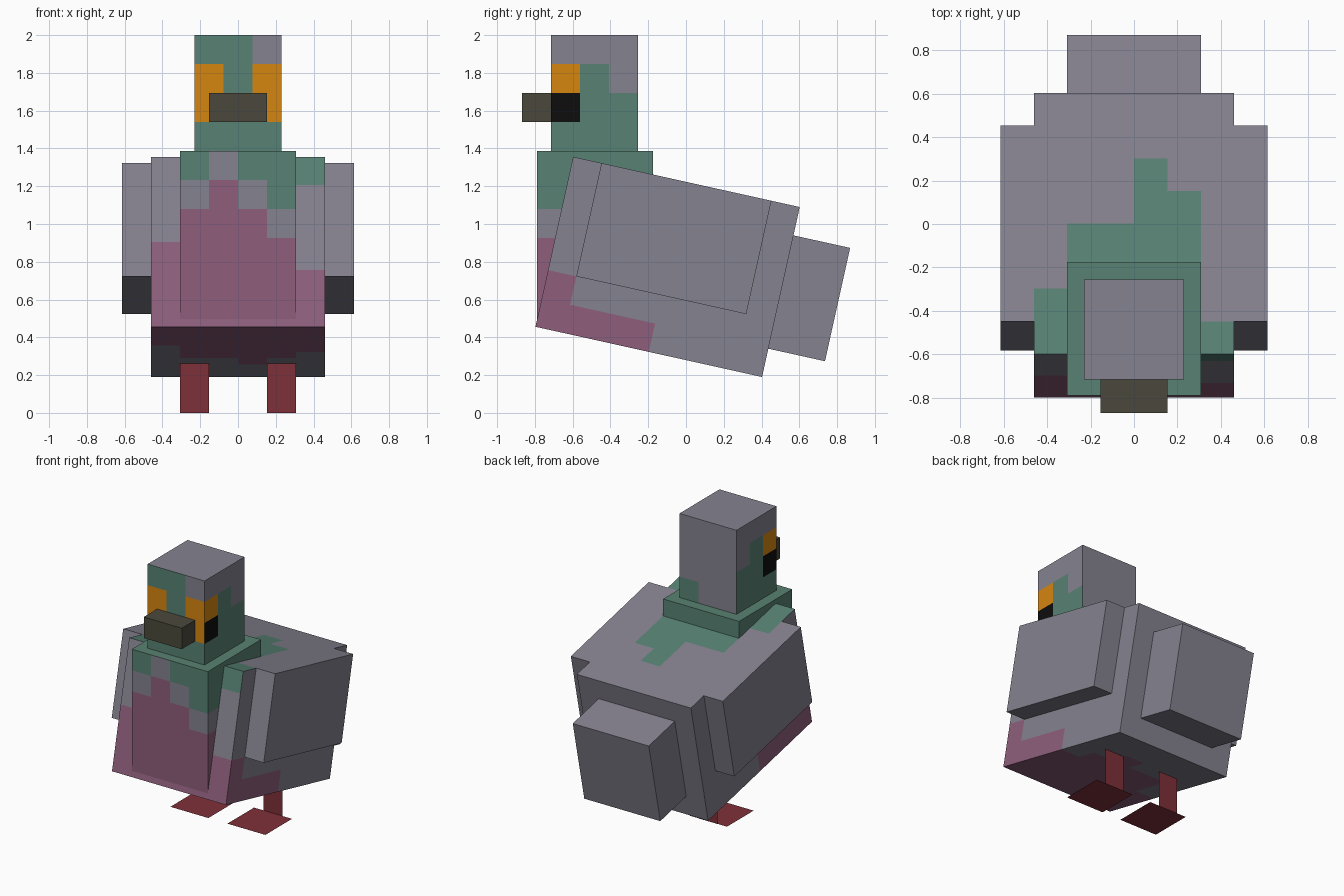
import bpy
import bmesh
import math
from mathutils import Matrix, Vector

if "Cube" in bpy.data.objects:
    bpy.data.objects.remove(bpy.data.objects["Cube"], do_unlink=True)

PX = 0.1536                     # one block unit
TILT = math.radians(-12.5)      # body slopes down towards the tail


def linear(c):
    c /= 255
    return c / 12.92 if c <= 0.04045 else ((c + 0.055) / 1.055) ** 2.4


def material(name, rgb):
    mat = bpy.data.materials.new(name)
    mat.use_nodes = True
    colour = tuple(linear(c) for c in rgb) + (1.0,)
    mat.diffuse_color = colour
    bsdf = next(n for n in mat.node_tree.nodes if n.type == 'BSDF_PRINCIPLED')
    bsdf.inputs["Base Color"].default_value = colour
    return mat


MATS = [
    material("feather_grey", (133, 130, 143)),
    material("neck_green", (88, 130, 115)),
    material("breast_purple", (143, 95, 124)),
    material("eye_orange", (214, 134, 16)),
    material("eye_black", (13, 13, 13)),
    material("beak_brown", (75, 73, 60)),
    material("leg_red", (126, 48, 56)),
]
GREY, GREEN, PURPLE, ORANGE, BLACK, BEAK, RED = range(7)


def finish(name, bm, matrix):
    bm.transform(matrix)
    mesh = bpy.data.meshes.new(name)
    bm.to_mesh(mesh)
    bm.free()
    for mat in MATS:
        mesh.materials.append(mat)
    obj = bpy.data.objects.new(name, mesh)
    bpy.context.collection.objects.link(obj)
    return obj


def block(name, start, size, paint, matrix=Matrix()):
    """Box of unit cells; paint(side, i, j, k) gives the colour of a cell.
    i runs towards +x, j towards the back, k upwards."""
    bm = bmesh.new()
    names = (("right", "left"), ("front", "back"), ("bottom", "top"))
    for axis in range(3):
        a, b = (axis + 1) % 3, (axis + 2) % 3
        for end in (0, 1):
            for m in range(size[a]):
                for n in range(size[b]):
                    cell = [0, 0, 0]
                    cell[a], cell[b] = m, n
                    cell[axis] = (size[axis] - 1) * end
                    corners = []
                    for da, db in ((0, 0), (1, 0), (1, 1), (0, 1)):
                        p = Vector((0, 0, 0))
                        p[axis], p[a], p[b] = size[axis] * end, m + da, n + db
                        corners.append(bm.verts.new((p + Vector(start)) * PX))
                    if not end:
                        corners.reverse()
                    face = bm.faces.new(corners)
                    face.material_index = paint(names[axis][end], *cell)
    bmesh.ops.remove_doubles(bm, verts=bm.verts, dist=1e-4)
    # merge neighbouring cells of one colour
    bmesh.ops.dissolve_limit(bm, angle_limit=0.01, verts=bm.verts,
                             edges=bm.edges, delimit={'MATERIAL'})
    return finish(name, bm, matrix)


def plain(colour):
    return lambda side, i, j, k: colour


# Colour rules
def paint_body(side, i, j, k):
    if side == "top":
        return GREEN if j < (2, 4, 4, 6, 5, 1)[i] else GREY
    if side == "bottom":
        return PURPLE if j < (3, 5, 5, 6, 5, 4)[i] else GREY
    if side == "front":
        if k < (3, 4, 4, 4, 4, 2)[i]:
            return PURPLE
        return GREEN if i == 5 and k == 5 else GREY
    if side in ("left", "right"):
        return PURPLE if k < (2, 1, 1, 1, 0, 0, 0, 0)[j] else GREY
    return GREY


def paint_neck(side, i, j, k):
    row = 5 - k                                   # counted from the top
    if side == "front":
        if row < (1, 0, 1, 2)[i]:
            return GREEN
        return GREY if row < (2, 1, 2, 3)[i] else PURPLE
    if side in ("left", "right") and j == 0:
        return (GREEN, GREEN, GREY, PURPLE, PURPLE, PURPLE)[row]
    return PURPLE if side == "bottom" else GREEN


def paint_head(side, i, j, k):
    row = 3 - k
    if side == "front":
        if i != 1 and row in (1, 2):
            return ORANGE
        return GREY if i == 2 and row == 0 else GREEN
    if side in ("left", "right"):
        if j == 0:
            return (GREY, ORANGE, BLACK, GREEN)[row]
        return GREY if row < j else GREEN
    if side == "back":
        return GREEN if i == 2 and row == 3 else GREY
    return GREEN if side == "bottom" else GREY


# Tilted body, wings and tail share one frame set at the lower front edge
frame = Matrix.Translation((0, -0.797, 0.456)) @ Matrix.Rotation(TILT, 4, 'X')
block("body", (-3, 0, 0), (6, 8, 6), paint_body, frame)
block("tail", (-2, 8, 1), (4, 2, 4), plain(GREY), frame)
for side_name, x in (("left", 3), ("right", -4)):
    block(side_name + "_wing", (x, 1, 2), (1, 6, 4), plain(GREY), frame)

# Upright neck, head and beak
block("neck", (-2, 0, -6), (4, 4, 6), paint_neck,
      Matrix.Translation((0, -0.788, 1.3856)))
head_frame = Matrix.Translation((0, -0.715, 1.3856))
block("head", (-1.5, 0, 0), (3, 3, 4), paint_head, head_frame)
block("beak", (-1, -1, 1), (2, 1, 1), plain(BEAK), head_frame)


# Flat legs and feet
def sheet(name, corners):
    bm = bmesh.new()
    face = bm.faces.new([bm.verts.new(c) for c in corners])
    face.material_index = RED
    finish(name, bm, Matrix())


LEG_Y = 0.075
for side_name, s in (("left", 1), ("right", -1)):
    c = s * 1.5 * PX
    w = PX / 2
    sheet(side_name + "_leg", [(c - w, LEG_Y, 0), (c + w, LEG_Y, 0),
                               (c + w, LEG_Y, 0.32), (c - w, LEG_Y, 0.32)])
    y0 = LEG_Y - 2 * PX
    sheet(side_name + "_foot", [(c - PX, y0, 0.001), (c + PX, y0, 0.001),
                                (c + PX, LEG_Y, 0.001), (c - PX, LEG_Y, 0.001)])
